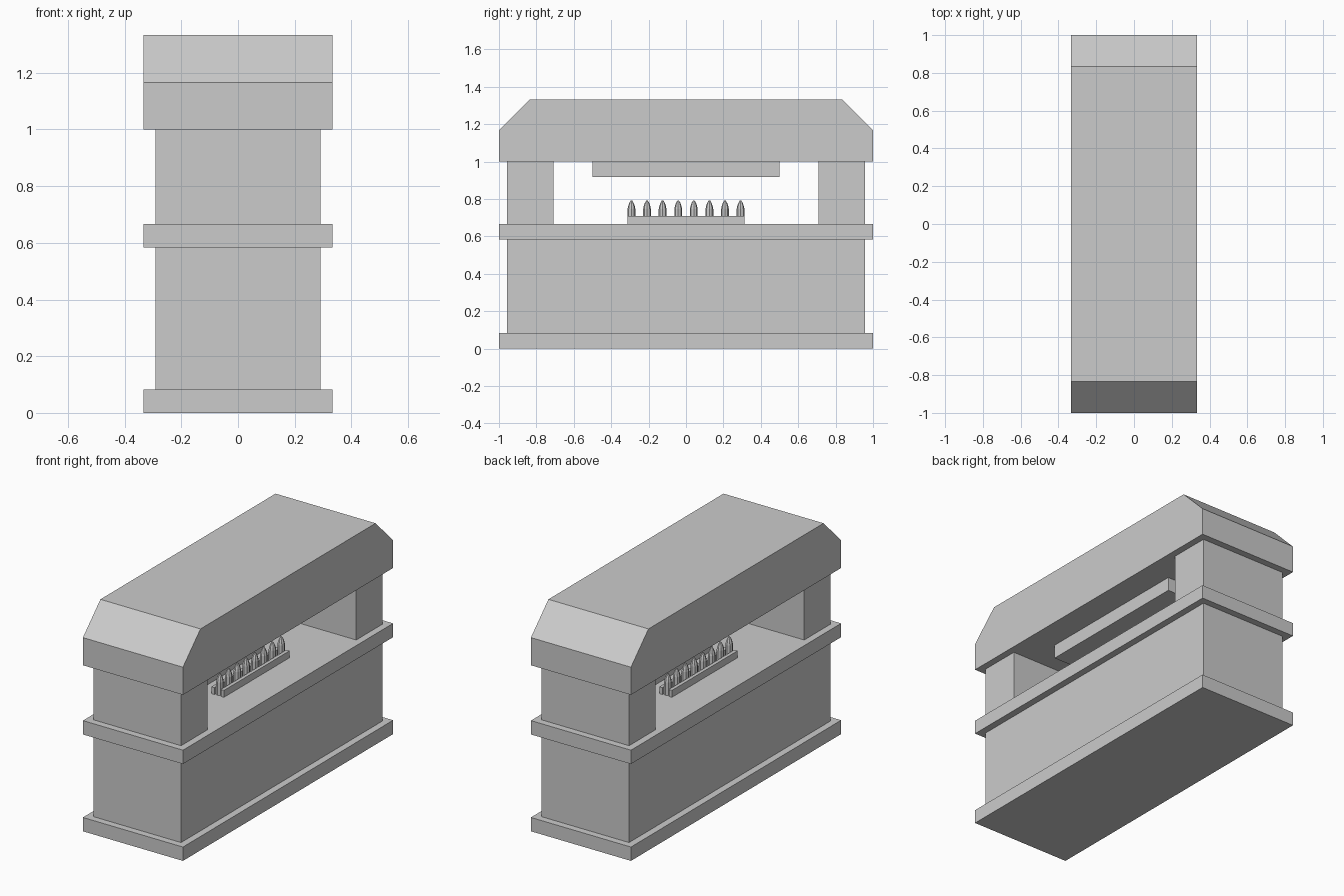
import bpy, bmesh
from math import cos, sin, pi

cube = bpy.data.objects.get("Cube")
if cube:
    bpy.data.objects.remove(cube, do_unlink=True)

U = 1 / 24  # design module


def finish(name, bm):
    bmesh.ops.recalc_face_normals(bm, faces=bm.faces)
    mesh = bpy.data.meshes.new(name)
    bm.to_mesh(mesh)
    bm.free()
    obj = bpy.data.objects.new(name, mesh)
    bpy.context.collection.objects.link(obj)
    return obj


def box(name, x, y, z):
    """Box from (min, max) ranges in modules."""
    bm = bmesh.new()
    bmesh.ops.create_cube(bm, size=1)
    for v in bm.verts:
        v.co = [r[c > 0] * U for r, c in zip((x, y, z), v.co)]
    return finish(name, bm)


def extrude_x(name, profile, half):
    """Side profile of (y, z) points extruded across the width."""
    bm = bmesh.new()
    face = bm.faces.new([bm.verts.new((-half * U, y * U, z * U)) for y, z in profile])
    new = bmesh.ops.extrude_face_region(bm, geom=[face])["geom"]
    verts = [v for v in new if isinstance(v, bmesh.types.BMVert)]
    bmesh.ops.translate(bm, verts=verts, vec=(2 * half * U, 0, 0))
    return finish(name, bm)


def lathe(name, profile, sides=8):
    """Closed solid of revolution from (radius, height) points."""
    bm = bmesh.new()
    rings = [[bm.verts.new((r * U * cos(2 * pi * i / sides),
                            r * U * sin(2 * pi * i / sides), z * U))
              for i in range(sides)] for r, z in profile]
    for a, b in zip(rings, rings[1:]):
        for i in range(sides):
            j = (i + 1) % sides
            bm.faces.new((a[i], a[j], b[j], b[i]))
    bm.faces.new(rings[0])
    bm.faces.new(rings[-1])
    return finish(name, bm)


# Lower body between two projecting slabs
box("base_slab", (-8, 8), (-24, 24), (0, 2))
box("lower_body", (-7, 7), (-23, 23), (2, 14))
box("middle_slab", (-8, 8), (-24, 24), (14, 16))

# End pillars carrying the roof
box("front_pillar", (-7, 7), (-23, -17), (16, 24))
box("back_pillar", (-7, 7), (17, 23), (16, 24))

# Chamfered roof with a hanging panel beneath
extrude_x("roof", [(-24, 24), (24, 24), (24, 28), (20, 32), (-20, 32), (-24, 28)], 8)
box("ceiling_panel", (-4, 4), (-12, 12), (22, 24))

# Two racks: a pair of rails holding a row of pointed pegs
peg = None
for side, centre in (("left", 2), ("right", -2)):
    box(f"{side}_rack_outer_rail", (centre - 1, centre - 0.5), (-7.5, 7.5), (16, 17))
    box(f"{side}_rack_inner_rail", (centre + 0.5, centre + 1), (-7.5, 7.5), (16, 17))
    for i in range(8):
        if peg is None:
            peg = lathe("peg", [(0.5, 0), (0.5, 1.9), (0.42, 2.3), (0.28, 2.7), (0.1, 3)])
            obj = peg
        else:
            obj = bpy.data.objects.new("peg", peg.data)
            bpy.context.collection.objects.link(obj)
        obj.name = f"{side}_peg_{i + 1}"
        obj.location = (centre * U, (2 * i - 7) * U, 16 * U)
